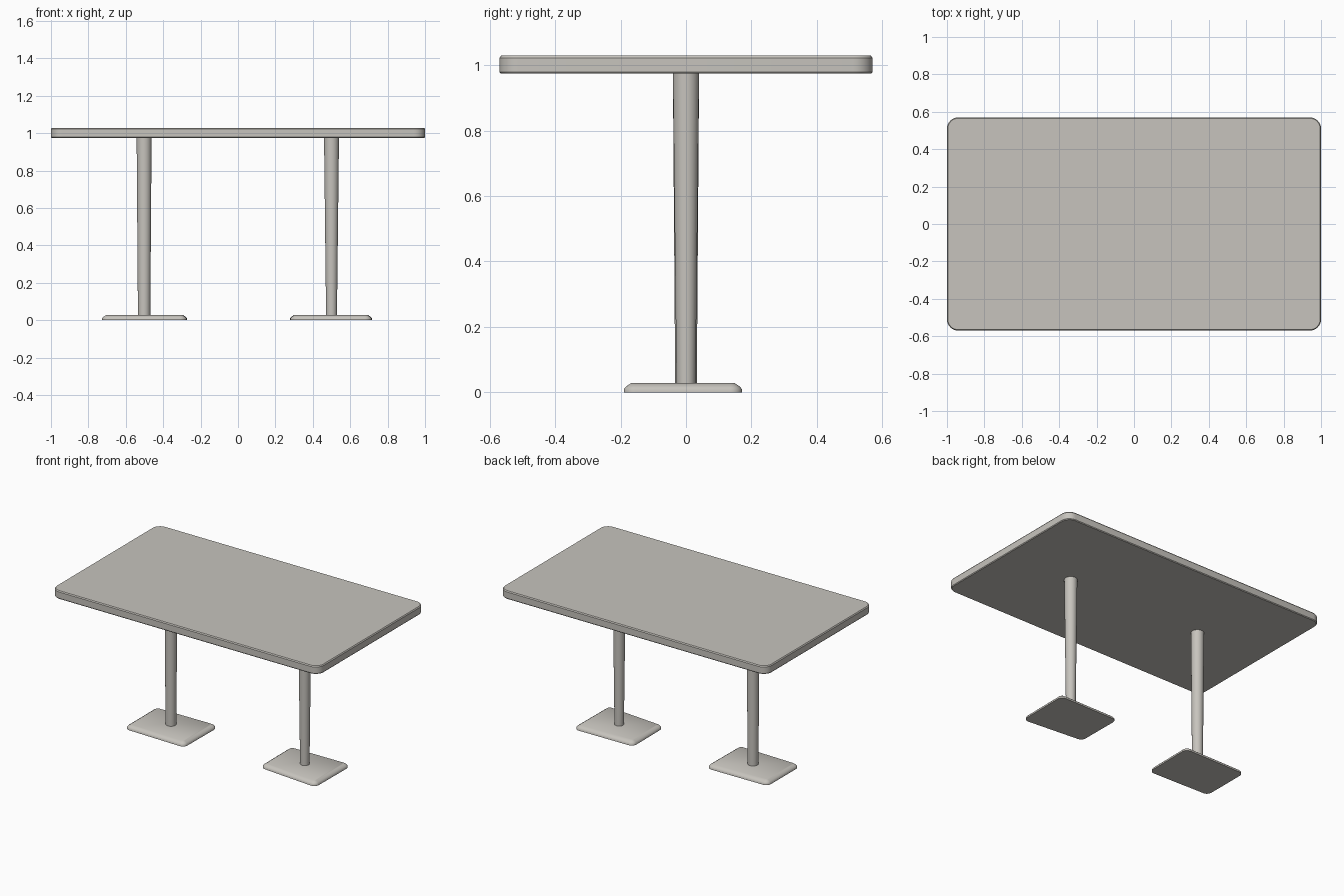
import bpy, bmesh, math

if "Cube" in bpy.data.objects:
    bpy.data.objects.remove(bpy.data.objects["Cube"])

mat = bpy.data.materials.new("warm grey")
mat.diffuse_color = (0.57, 0.55, 0.51, 1)
mat.use_nodes = True
mat.node_tree.nodes["Principled BSDF"].inputs["Base Color"].default_value = mat.diffuse_color


def loft(name, rings, angle=35):
    """Skin a stack of equal-length rings and cap both ends."""
    bm = bmesh.new()
    loops = [[bm.verts.new(p) for p in ring] for ring in rings]
    n = len(loops[0])
    for a, b in zip(loops, loops[1:]):
        for i in range(n):
            j = (i + 1) % n
            bm.faces.new((a[i], a[j], b[j], b[i]))
    bm.faces.new(loops[0][::-1])
    bm.faces.new(loops[-1])
    bmesh.ops.recalc_face_normals(bm, faces=bm.faces)
    me = bpy.data.meshes.new(name)
    bm.to_mesh(me)
    bm.free()
    me.materials.append(mat)
    ob = bpy.data.objects.new(name, me)
    bpy.context.collection.objects.link(ob)
    bpy.ops.object.select_all(action='DESELECT')
    ob.select_set(True)
    bpy.context.view_layer.objects.active = ob
    bpy.ops.object.shade_smooth_by_angle(angle=math.radians(angle))


def rounded_ring(corners, r, inset, z, seg=8):
    """Four corners (ccw from +x+y) rounded with radius r, pulled in by inset."""
    pts = []
    for k, (x, y) in enumerate(corners):
        sx = 1 if k in (0, 3) else -1
        sy = 1 if k in (0, 1) else -1
        for i in range(seg + 1):
            a = math.pi / 2 * (k + i / seg)
            pts.append((x - sx * r + (r - inset) * math.cos(a),
                        y - sy * r + (r - inset) * math.sin(a), z))
    return pts


def circle(x, r, z, n=32):
    return [(x + r * math.cos(2 * math.pi * i / n),
             r * math.sin(2 * math.pi * i / n), z) for i in range(n)]


# table top: rounded slab with lightly eased edges
top = [(1, 0.57), (-1, 0.57), (-1, -0.57), (1, -0.57)]
loft("table_top", [rounded_ring(top, 0.06, i, z) for i, z in
                   ((0.004, 0.974), (0, 0.979), (0, 1.022), (0.005, 1.029))])

# foot plates: slightly irregular, with sloped shoulders
plates = {
    "left": [(-0.272, 0.168), (-0.727, 0.165), (-0.727, -0.172), (-0.275, -0.182)],
    "right": [(0.717, 0.171), (0.278, 0.168), (0.28, -0.158), (0.714, -0.19)],
}
for side, corners in plates.items():
    loft(side + "_foot", [rounded_ring(corners, 0.035, i, z) for i, z in
                          ((0, 0), (0, 0.01), (0.007, 0.018), (0.022, 0.028))], 50)

# tapered columns
for side, x, r in (("left", -0.502, 0.033), ("right", 0.5, 0.029)):
    loft(side + "_column", [circle(x, r, 0.02), circle(x, 0.04, 0.98)])
